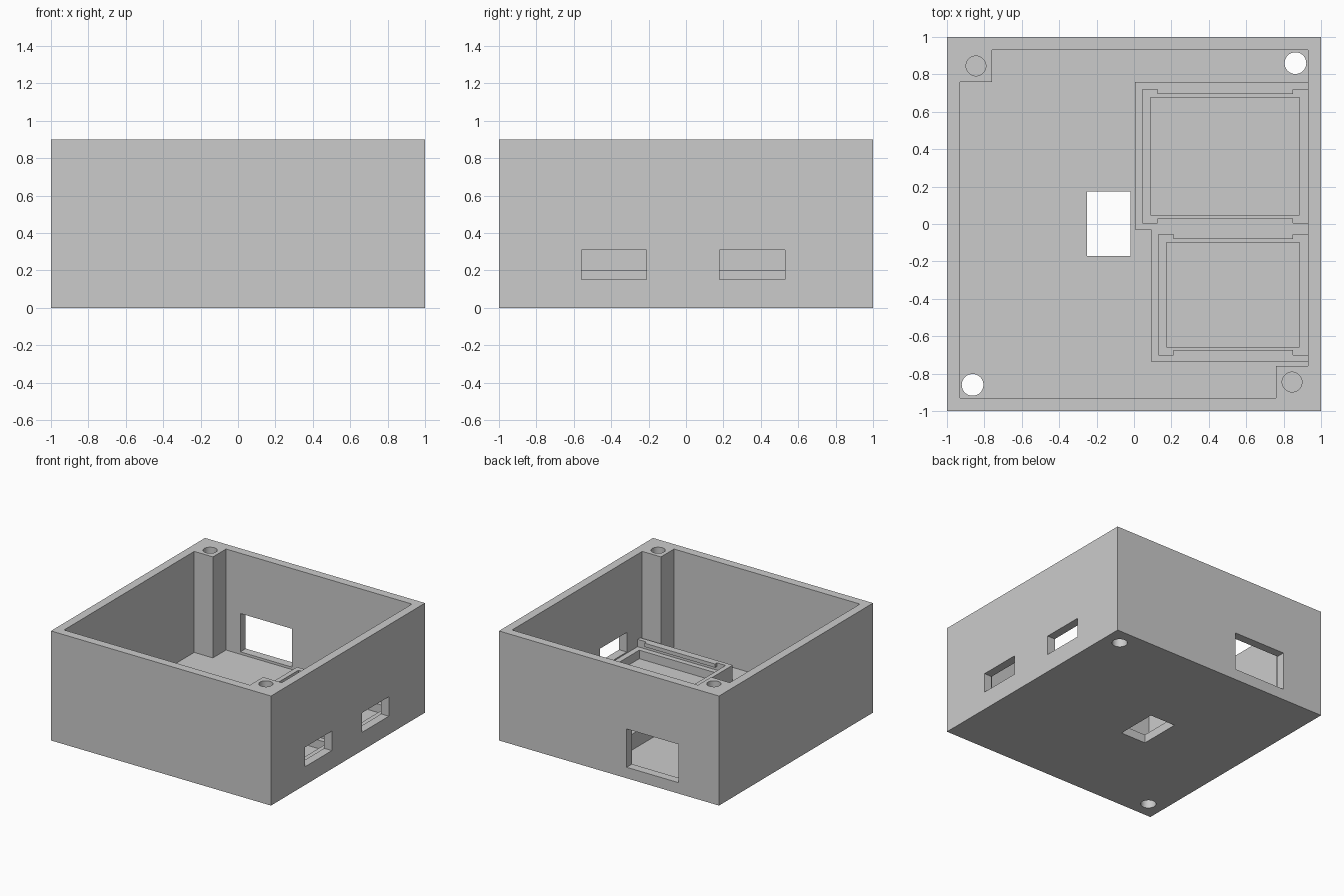
import bpy
import bmesh
import math

if "Cube" in bpy.data.objects:
    bpy.data.objects.remove(bpy.data.objects["Cube"])

grey = bpy.data.materials.new("plain_grey")
grey.use_nodes = True
COLOUR = (0.6, 0.6, 0.6, 1)
grey.diffuse_color = COLOUR
grey.node_tree.nodes["Principled BSDF"].inputs["Base Color"].default_value = COLOUR


def prism(name, outline, z0, z1):
    """Extrude a counter-clockwise outline from z0 to z1."""
    bm = bmesh.new()
    base = bm.faces.new([bm.verts.new((x, y, z0)) for x, y in outline])
    top = bmesh.ops.extrude_face_region(bm, geom=[base])["geom"]
    verts = [v for v in top if isinstance(v, bmesh.types.BMVert)]
    bmesh.ops.translate(bm, verts=verts, vec=(0, 0, z1 - z0))
    bmesh.ops.recalc_face_normals(bm, faces=bm.faces)
    mesh = bpy.data.meshes.new(name)
    bm.to_mesh(mesh)
    bm.free()
    mesh.materials.append(grey)
    obj = bpy.data.objects.new(name, mesh)
    bpy.context.collection.objects.link(obj)
    return obj


def block(name, x0, x1, y0, y1, z0, z1):
    return prism(name, [(x0, y0), (x1, y0), (x1, y1), (x0, y1)], z0, z1)


def rod(name, x, y, radius, z0, z1, sides=48):
    angles = [2 * math.pi * i / sides for i in range(sides)]
    ring = [(x + radius * math.cos(a), y + radius * math.sin(a)) for a in angles]
    return prism(name, ring, z0, z1)


def cut(target, cutter):
    cutter.hide_render = True
    mod = target.modifiers.new("cut", "BOOLEAN")
    mod.operation = "DIFFERENCE"
    mod.solver = "EXACT"
    mod.object = cutter
    bpy.context.view_layer.objects.active = target
    bpy.ops.object.modifier_apply(modifier=mod.name)
    bpy.data.objects.remove(cutter)


FLOOR, TOP, INNER, POST = 0.07, 0.9, 0.93, 0.76
LEDGE, LIP, RIM = 0.14, 0.17, 0.2

# Open box whose cavity leaves a screw post in two opposite corners
shell = block("box_shell", -1, 1, -1, 1, 0, TOP)
cavity = [(-INNER, -INNER), (POST, -INNER), (POST, -POST), (INNER, -POST),
          (INNER, INNER), (-POST, INNER), (-POST, POST), (-INNER, POST)]
cut(shell, prism("cavity_cutter", cavity, FLOOR, TOP + 0.1))

# Blind screw holes in the posts, through holes in the other floor corners
for s in (-1, 1):
    cut(shell, rod("screw_cutter", s * 0.845, -s * 0.845, 0.053, 0.5, TOP + 0.1))
    cut(shell, rod("floor_hole_cutter", s * 0.863, s * 0.86, 0.058, -0.1, FLOOR + 0.05))

# Floor opening, back window and two side slots
cut(shell, block("floor_opening_cutter", -0.25, -0.02, -0.17, 0.175, -0.1, FLOOR + 0.05))
cut(shell, block("window_cutter", -0.63, -0.16, 0.9, 1.1, 0.09, 0.405))
for y in (-0.56, 0.18):
    cut(shell, block("slot_cutter", 0.9, 1.1, y, y + 0.35, 0.15, 0.31))

# Stepped double tray for two boards
tray = prism("board_tray", [(0.09, -0.735), (INNER, -0.735), (INNER, 0.76),
                            (0.005, 0.76), (0.005, -0.03), (0.09, -0.03)], FLOOR, RIM)
boards = {"front": (0.13, -0.70, -0.055, 0.21), "back": (0.045, 0.005, 0.72, 0.125)}
for side, (x0, y0, y1, lip_x) in boards.items():
    cut(tray, block("recess_cutter", x0, 1.1, y0, y1, LEDGE, RIM + 0.1))
    cut(tray, block("pit_cutter", x0 + 0.043, 0.885, y0 + 0.043, y1 - 0.043,
                    FLOOR - 0.05, LEDGE + 0.05))
    # Retaining lips along both long edges
    block(side + "_board_lip_near", lip_x, 0.85, y0, y0 + 0.025, LIP, RIM)
    block(side + "_board_lip_far", lip_x, 0.85, y1 - 0.025, y1, LIP, RIM)

# Keep edges crisp while the round holes shade smoothly
bpy.ops.object.select_all(action="DESELECT")
shell.select_set(True)
bpy.context.view_layer.objects.active = shell
bpy.ops.object.shade_smooth_by_angle(angle=math.radians(30))
